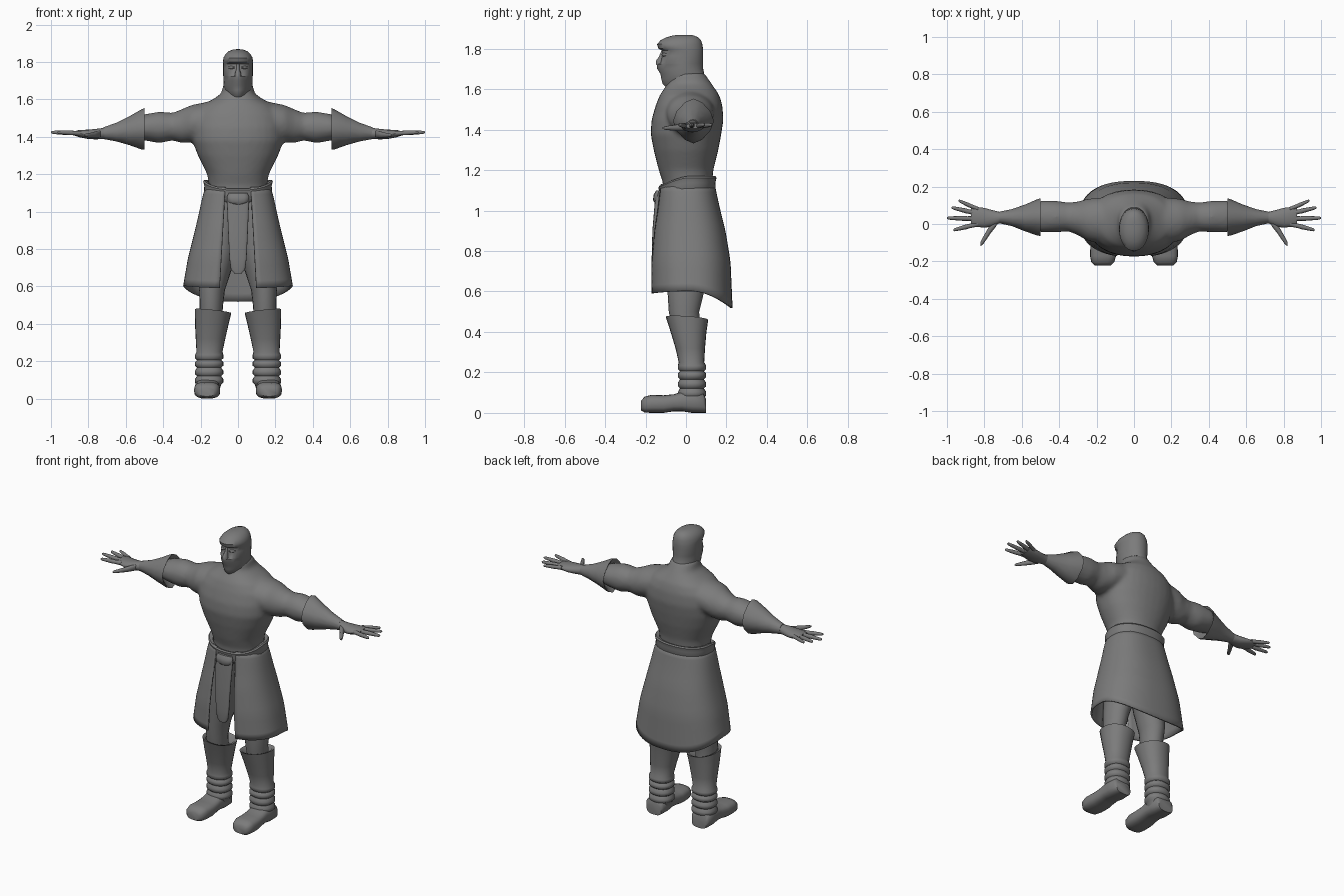
import bpy, bmesh, math
from math import sin, cos, pi

grey = bpy.data.materials.new("dark_grey_cloth")
grey.diffuse_color = (0.2, 0.2, 0.2, 1)


def power(v, p):
    return math.copysign(abs(v) ** (2 / p), v)


def loft(bm, axis, rings, n=20, p=2.0, flip=False):
    """Rings: (position, lo, hi, lo, hi) extents over the two other axes, optional own exponent."""
    others = [i for i in range(3) if i != axis]
    loops = []
    for r in rings:
        q = r[5] if len(r) > 5 else p
        loop = []
        for k in range(n):
            a = 2 * pi * k / n
            co = [0, 0, 0]
            co[axis] = r[0]
            co[others[0]] = (r[1] + r[2]) / 2 + (r[2] - r[1]) / 2 * power(cos(a), q)
            co[others[1]] = (r[3] + r[4]) / 2 + (r[4] - r[3]) / 2 * power(sin(a), q)
            if flip:
                co[0] = -co[0]
            loop.append(bm.verts.new(co))
        loops.append(loop)
    for a, b in zip(loops, loops[1:]):
        for k in range(n):
            bm.faces.new((a[k], a[(k + 1) % n], b[(k + 1) % n], b[k]))
    bm.faces.new(loops[0])
    bm.faces.new(loops[-1])
    return [v for l in loops for v in l]


def finish(name, bm, mirror=False, angle=50):
    bmesh.ops.recalc_face_normals(bm, faces=bm.faces)
    me = bpy.data.meshes.new(name)
    bm.to_mesh(me)
    bm.free()
    me.materials.append(grey)
    for f in me.polygons:
        f.use_smooth = True
    me.set_sharp_from_angle(angle=math.radians(angle))
    ob = bpy.data.objects.new(name, me)
    bpy.context.collection.objects.link(ob)
    if mirror:
        ob.modifiers.new("mirror", 'MIRROR')
    return ob


def part(name, axis, rings, mirror=False, n=20, p=2.0, angle=50):
    bm = bmesh.new()
    loft(bm, axis, rings, n, p)
    return finish(name, bm, mirror, angle)


def sample(table, z):
    """Linear lookup in a table sorted by falling z."""
    for a, b in zip(table, table[1:]):
        if z >= b[0]:
            break
    t = (z - a[0]) / (b[0] - a[0])
    return [u + (v - u) * t for u, v in zip(a[1:], b[1:])]


# Torso and arms fused into one smooth tunic
bm = bmesh.new()
loft(bm, 2, [(1.04, -.16, .16, -.11, .13), (1.14, -.155, .155, -.115, .13),
             (1.20, -.165, .165, -.135, .135), (1.30, -.215, .215, -.16, .16),
             (1.38, -.245, .245, -.175, .175), (1.45, -.25, .25, -.17, .185),
             (1.52, -.235, .235, -.15, .18), (1.57, -.19, .19, -.13, .165),
             (1.60, -.135, .135, -.11, .145), (1.63, -.09, .09, -.09, .125),
             (1.68, -.078, .078, -.08, .09)], 32, 2.2)
for side in (False, True):
    loft(bm, 0, [(.10, -.09, .14, 1.41, 1.60), (.20, -.10, .14, 1.385, 1.58),
                 (.25, -.09, .135, 1.37, 1.57), (.30, -.06, .12, 1.365, 1.548),
                 (.35, -.04, .115, 1.38, 1.528), (.42, -.045, .125, 1.365, 1.535),
                 (.50, -.045, .125, 1.38, 1.52), (.60, 0, .09, 1.395, 1.48)], 24, 2, side)
body = finish("tunic_body", bm)
remesh = body.modifiers.new("fuse", 'REMESH')
remesh.mode = 'VOXEL'
remesh.voxel_size = 0.013
remesh.use_smooth_shade = True
smooth = body.modifiers.new("soften", 'SMOOTH')
smooth.factor = 0.5
smooth.iterations = 6

# Hooded head with overhanging brow, eye band and pointed mask
bm = bmesh.new()
for v in loft(bm, 2, [(1.60, -.05, .05, -.09, .10), (1.625, -.06, .06, -.115, .11),
                      (1.65, -.074, .074, -.122, .10), (1.675, -.077, .077, -.126, .09),
                      (1.70, -.079, .079, -.142, .085), (1.722, -.080, .080, -.145, .085),
                      (1.727, -.079, .079, -.128, .085), (1.765, -.079, .079, -.118, .085),
                      (1.79, -.079, .079, -.118, .085), (1.80, -.080, .080, -.136, .084),
                      (1.822, -.078, .078, -.143, .081), (1.842, -.067, .067, -.125, .074),
                      (1.857, -.050, .050, -.095, .060), (1.866, -.028, .028, -.06, .035),
                      (1.868, -.01, .01, -.03, .01)], 32, 2.1):
    front = max(0, -v.co.y / .14)
    if v.co.z < 1.723:
        v.co.x *= 1 - .35 * front ** 2
finish("hooded_head", bm, angle=40)
part("nose", 2, [(1.722, -.018, .018, -.15, -.10), (1.74, -.016, .016, -.15, -.10),
                 (1.76, -.009, .009, -.135, -.10), (1.79, -.008, .008, -.122, -.10)], n=10)
part("eye", 0, [(.018, -.121, -.09, 1.764, 1.776), (.035, -.120, -.08, 1.759, 1.781),
                (.052, -.100, -.07, 1.764, 1.776)], True, 10)

# Flared cuffs, open toward the elbow
part("cuff", 0, [(.55, -.02, .10, 1.39, 1.49), (.508, -.052, .125, 1.345, 1.535, 1.6),
                 (.50, -.064, .138, 1.332, 1.553, 1.6), (.515, -.062, .133, 1.332, 1.547, 1.6),
                 (.58, -.04, .105, 1.355, 1.51, 1.8), (.65, -.012, .08, 1.375, 1.475),
                 (.72, .004, .066, 1.388, 1.45)], True, 12)

# Hands: palm, four fingers and thumb
part("palm", 0, [(.66, .008, .062, 1.393, 1.45), (.72, .003, .065, 1.388, 1.447),
                 (.76, -.014, .075, 1.386, 1.442), (.80, -.02, .086, 1.388, 1.438),
                 (.85, -.014, .092, 1.398, 1.436), (.872, -.004, .086, 1.405, 1.43)], True, 16)
bm = bmesh.new()
for y0, x1, y1, r in ((.080, .938, .125, .011), (.055, .975, .088, .012),
                      (.028, 1.0, .032, .012), (.000, .965, -.032, .012)):
    rings = []
    for t, s in ((0, 1.15), (.35, 1), (.45, 1.1), (.8, .85), (.95, .7), (1, .3)):
        x, y, z = .835 + (x1 - .835) * t, y0 + (y1 - y0) * t, 1.418 + .006 * t
        rings.append((x, y - r * s, y + r * s, z - r * s, z + r * s))
    loft(bm, 0, rings, 10)
loft(bm, 0, [(.735, -.01, .04, 1.395, 1.435), (.765, -.048, .005, 1.392, 1.428),
             (.79, -.085, -.04, 1.395, 1.422), (.81, -.112, -.075, 1.398, 1.418),
             (.822, -.118, -.098, 1.402, 1.414)], 10)
finish("fingers_and_thumb", bm, True)

# Long skirt, open at the front, hem dipping at the back
table = [(1.14, .165, -.125, .135), (1.08, .185, -.132, .147), (1.0, .202, -.142, .165),
         (.9, .225, -.158, .19), (.75, .263, -.172, .215), (.5, .306, -.172, .226)]
bm = bmesh.new()
rows, cols, p = 14, 28, 2.4
grid = []
for i in range(rows + 1):
    t = i / rows
    row = []
    for j in range(cols + 1):
        edge = .068 + .03 * t
        hx = sample(table, 1.13 - .54 * t)[0]
        start = math.asin((edge / hx) ** (p / 2))
        a = start + (pi - start) * j / cols
        hem = .59 + .012 * sin(a) ** 2 - .072 * max(0, -cos(a)) ** 1.5
        z = 1.13 + (hem - 1.13) * t
        hx, yf, yb = sample(table, z)
        x = hx * power(max(0, sin(a)), p) if j < cols else 0
        y = (yf + yb) / 2 - (yb - yf) / 2 * power(cos(a), p)
        row.append(bm.verts.new((x, y, z)))
    grid.append(row)
for i in range(rows):
    for j in range(cols):
        bm.faces.new((grid[i][j], grid[i][j + 1], grid[i + 1][j + 1], grid[i + 1][j]))
skirt = finish("skirt", bm, True)
skirt.modifiers["mirror"].use_clip = True
solid = skirt.modifiers.new("thickness", 'SOLIDIFY')
solid.thickness = 0.01
solid.offset = 0

# Rolled waistband, lower across the front
bm = bmesh.new()
n = 40
profile = [(.005, -.035), (.014, -.02), (.012, .005), (.018, .03), (.012, .038), (-.008, .03), (-.02, -.03)]
loops = []
for k in range(n):
    a = 2 * pi * k / n
    dip = .048 * max(0, cos(a)) ** 1.2
    loops.append([bm.verts.new(((.168 + o) * power(sin(a), 2.3),
                                .007 - (.126 + o) * power(cos(a), 2.3),
                                1.132 - dip + h)) for o, h in profile])
for k in range(n):
    a, b = loops[k], loops[(k + 1) % n]
    for m in range(len(profile)):
        q = (m + 1) % len(profile)
        bm.faces.new((a[m], a[q], b[q], b[m]))
finish("waistband", bm)

# Hanging front flap and its knot
part("front_flap", 2, [(.67, -.02, .02, -.165, -.15), (.69, -.038, .038, -.168, -.148),
                       (.75, -.046, .046, -.17, -.148), (.9, -.053, .053, -.166, -.142),
                       (1.07, -.060, .060, -.152, -.125)], p=3)
part("belt_knot", 2, [(1.038, -.035, .035, -.155, -.12), (1.052, -.056, .056, -.163, -.12),
                      (1.078, -.06, .06, -.16, -.12), (1.098, -.05, .05, -.148, -.12)], n=12, p=2.5)

# Trouser legs
part("trouser_leg", 2, [(.42, .085, .205, -.07, .07), (.50, .08, .205, -.085, .065),
                        (.58, .07, .208, -.09, .085), (.70, .03, .20, -.10, .105),
                        (.80, .005, .185, -.105, .115), (1.06, -.01, .155, -.10, .115)], True)

# Boot shafts with slanted tops and wrinkle rolls at the ankle
bm = bmesh.new()
rings = [(.04, .10, .225, -.04, .095)]
for z in (.095, .14, .185, .225):
    rings += [(z - .019, .09, .219, -.03, .088), (z - .009, .078, .23, -.04, .10),
              (z + .009, .078, .23, -.04, .10)]
rings += [(.25, .083, .222, -.036, .09), (.32, .068, .226, -.052, .094),
          (.40, .05, .23, -.076, .101), (.468, .036, .231, -.10, .11),
          (.463, .052, .215, -.084, .096), (.42, .08, .21, -.07, .08)]
for v in loft(bm, 2, rings, 24, 2.2):
    if v.co.z > .41:
        v.co.z += .11 * (v.co.x - .135) - .07 * v.co.y
finish("boot_shaft", bm, True, 60)

# Boot feet
part("boot_foot", 1, [(.098, .11, .215, .0, .07), (.085, .102, .226, 0, .10),
                      (.03, .097, .23, 0, .115), (-.02, .10, .226, .008, .105),
                      (-.06, .098, .229, .008, .092), (-.11, .095, .233, 0, .087),
                      (-.17, .096, .235, 0, .089), (-.205, .106, .228, .002, .08),
                      (-.222, .125, .21, .012, .06)], True, 20, 2.8)
